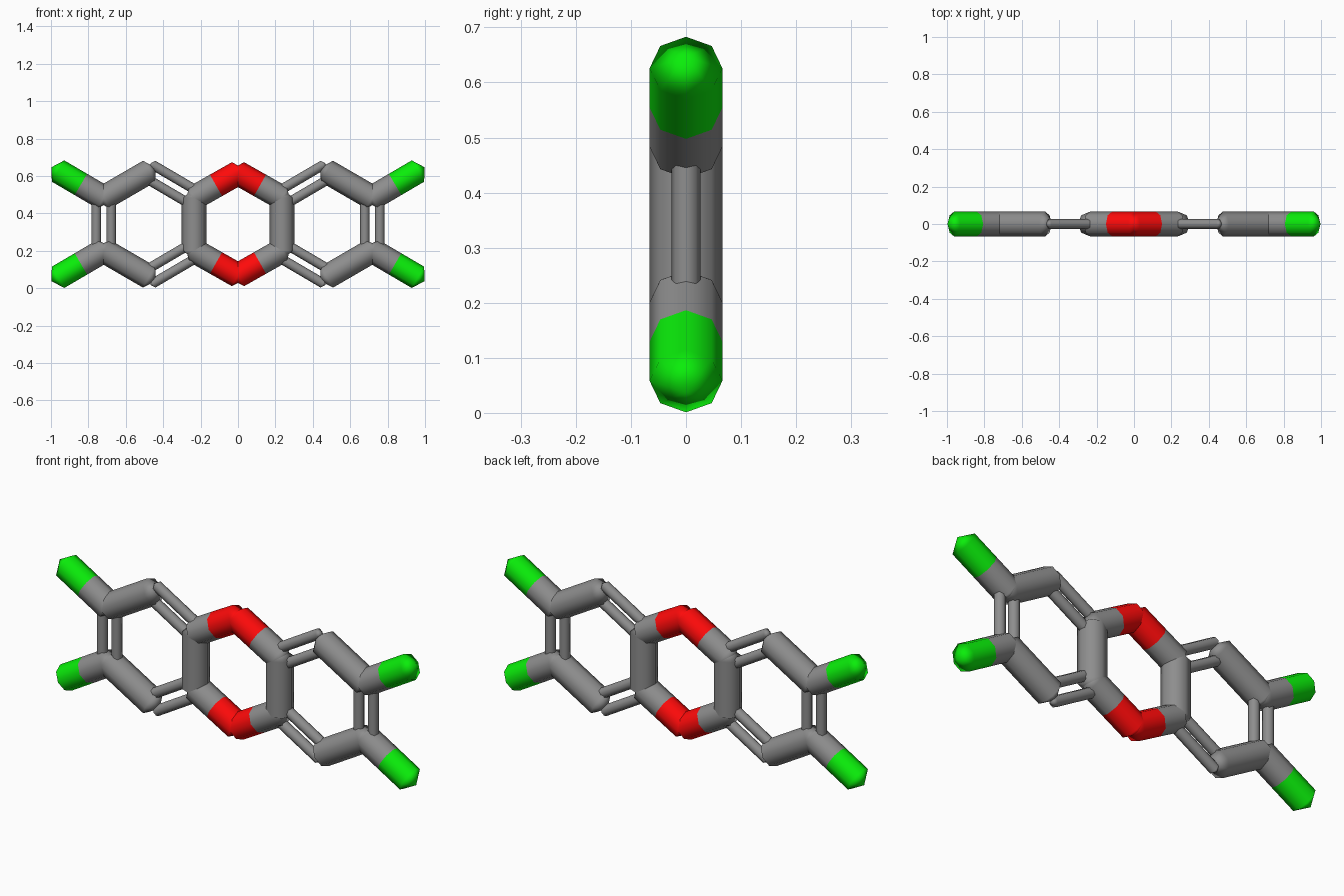
import bpy, bmesh, math
from mathutils import Vector

if "Cube" in bpy.data.objects:
    bpy.data.objects.remove(bpy.data.objects["Cube"])

MID = 0.342          # height of the long axis
R, THIN, GAP = 0.066, 0.026, 0.04
SIDES = 8


def material(name, rgb):
    m = bpy.data.materials.new(name)
    m.diffuse_color = (*rgb, 1)
    m.use_nodes = True
    m.node_tree.nodes["Principled BSDF"].inputs["Base Color"].default_value = m.diffuse_color
    return m


GREY = material("grey", (0.27, 0.27, 0.27))
GREEN = material("green", (0.003, 0.85, 0.003))
RED = material("red", (1.0, 0.003, 0.003))


def stick(name, a, b, r=R, mat=GREY, cap_a=True, cap_b=True):
    """Eight-sided stick between two (x, z) points, with pointed caps."""
    a, b = (Vector((p[0], 0, p[1] + MID)) for p in (a, b))
    d = (b - a).normalized()
    u = Vector((0, 1, 0))
    v = d.cross(u)
    bm = bmesh.new()
    rings, normals = [], []
    for p in (a, b):
        ring = []
        for i in range(SIDES):
            t = 2 * math.pi * i / SIDES
            n = math.cos(t) * u + math.sin(t) * v
            ring.append(bm.verts.new(p + r * n))
            normals.append(n)
        rings.append(ring)
    tips = []
    for p, s, cap in ((a, -1, cap_a), (b, 1, cap_b)):
        tips.append(bm.verts.new(p + d * s * r * 0.62) if cap else None)
        if cap:
            normals.append(d * s)
    for i in range(SIDES):
        j = (i + 1) % SIDES
        # outward winding on the sides and both caps
        bm.faces.new((rings[0][j], rings[0][i], rings[1][i], rings[1][j]))
        if tips[0]:
            bm.faces.new((rings[0][i], rings[0][j], tips[0]))
        if tips[1]:
            bm.faces.new((rings[1][j], rings[1][i], tips[1]))
    bm.normal_update()
    side = next(f for f in bm.faces if len(f.verts) == 4)
    if side.normal.dot(side.calc_center_median() - (a + b) / 2) < 0:
        bmesh.ops.reverse_faces(bm, faces=bm.faces)
    for f in bm.faces:
        f.smooth = True
    me = bpy.data.meshes.new(name)
    bm.to_mesh(me)
    bm.free()
    # round shading: straight along the sides, domed over the caps
    me.normals_split_custom_set_from_vertices([tuple(n) for n in normals])
    me.materials.append(mat)
    ob = bpy.data.objects.new(name, me)
    bpy.context.collection.objects.link(ob)


def two_tone(name, a, b, mat):
    """Grey half from a, coloured half ending at b."""
    m = ((a[0] + b[0]) / 2, (a[1] + b[1]) / 2)
    stick(name + "_grey_half", a, m, cap_b=False)
    stick(name + "_coloured_half", m, b, mat=mat, cap_a=False)


def double(name, a, b):
    """Two thin parallel sticks."""
    d = (Vector(b) - Vector(a)).normalized()
    n = Vector((-d.y, d.x)) * GAP
    for s in (-1, 1):
        stick(name, Vector(a) + n * s, Vector(b) + n * s, THIN)


for sx in (-1, 1):
    # upright bars of the centre ring and outer rings
    stick("inner_upright", (sx * 0.235, -0.141), (sx * 0.235, 0.141))
    double("outer_double_bar", (sx * 0.718, -0.141), (sx * 0.718, 0.141))
    for sz in (-1, 1):
        inner = (sx * 0.235, sz * 0.141)
        peak = (sx * 0.475, sz * 0.282)
        outer = (sx * 0.718, sz * 0.141)
        # ring sides, red bridge and green arm
        double("ring_double_bar", inner, peak)
        stick("ring_bar", peak, outer)
        two_tone("bridge", inner, (0, sz * 0.274), RED)
        two_tone("arm", outer, (sx * 0.962, sz * 0.284), GREEN)
